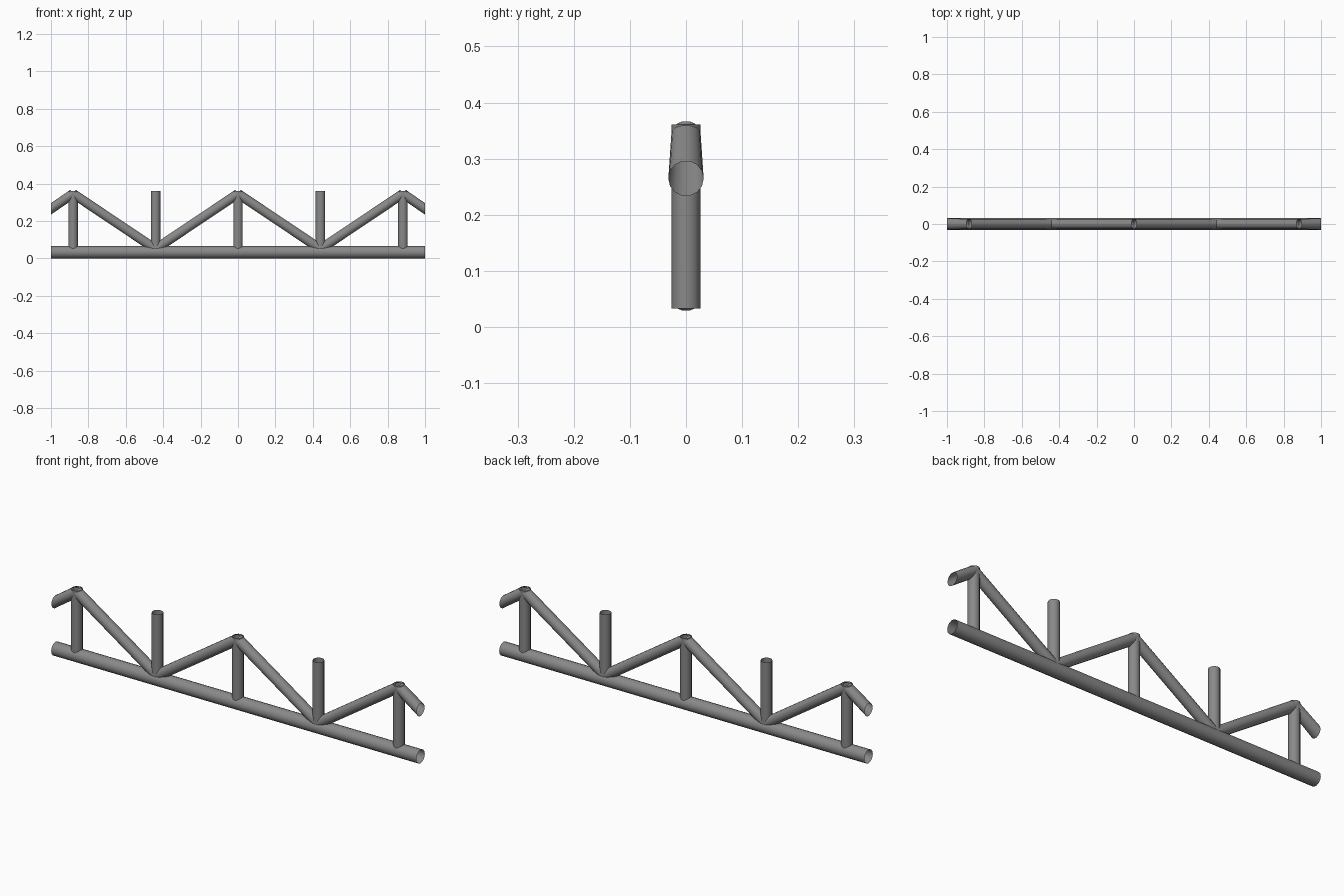
import bpy, bmesh
from math import cos, sin, tau
from mathutils import Vector

if "Cube" in bpy.data.objects:
    bpy.data.objects.remove(bpy.data.objects["Cube"])

SIDES = 14
CHORD_R, ROD_R = 0.0333, 0.026
BAY = 0.441                    # spacing between posts
Z_AXIS, Z_POST = 0.0325, 0.361  # chord axis and post top
Z_LOW, Z_HIGH = 0.05, 0.3455   # diagonal end heights

# Dark grey steel
steel = bpy.data.materials.new("dark_steel")
steel.diffuse_color = (0.25, 0.25, 0.25, 1)
steel.use_nodes = True
steel.node_tree.nodes["Principled BSDF"].inputs["Base Color"].default_value = steel.diffuse_color


def ring(bm, centre, normal, radius):
    """Circle of vertices around centre, lying square to normal (in the xz plane)."""
    n = Vector(normal).normalized()
    side = Vector((0, 1, 0))
    up = n.cross(side)
    return [bm.verts.new(Vector(centre) + radius * (cos(a) * side + sin(a) * up))
            for a in (tau * i / SIDES for i in range(SIDES))]


def tube(name, a, b, radius, end_radius=None, end_normal=None):
    """Open-ended tube from a to b."""
    bm = bmesh.new()
    axis = Vector(b) - Vector(a)
    r0 = ring(bm, a, axis, radius)
    r1 = ring(bm, b, end_normal or axis, end_radius or radius)
    for i in range(SIDES):
        j = (i + 1) % SIDES
        f = bm.faces.new((r0[i], r0[j], r1[j], r1[i]))
        mid = f.calc_center_median() - (Vector(a) + Vector(b)) / 2
        f.normal_update()
        if f.normal.dot(mid - axis * mid.dot(axis) / axis.length_squared) < 0:
            f.normal_flip()
        f.smooth = True
    mesh = bpy.data.meshes.new(name)
    bm.to_mesh(mesh)
    bm.free()
    mesh.materials.append(steel)
    obj = bpy.data.objects.new(name, mesh)
    bpy.context.collection.objects.link(obj)
    return obj


# Bottom chord
tube("bottom_chord", (-1, 0, Z_AXIS), (1, 0, Z_AXIS), CHORD_R)

# Upright posts
for i in range(-2, 3):
    tube("post", (i * BAY, 0, Z_AXIS), (i * BAY, 0, Z_POST), ROD_R)

# Diagonal braces and the flared end stubs, on both sides
for s in (-1, 1):
    tube("inner_diagonal", (0, 0, Z_HIGH), (s * BAY, 0, Z_LOW), ROD_R)
    tube("outer_diagonal", (s * 2 * BAY, 0, Z_HIGH), (s * BAY, 0, Z_LOW), ROD_R)
    tube("end_stub", (s * 2 * BAY, 0, Z_HIGH), (s, 0, 0.2645), ROD_R, 0.0315, (s, 0, 0))
